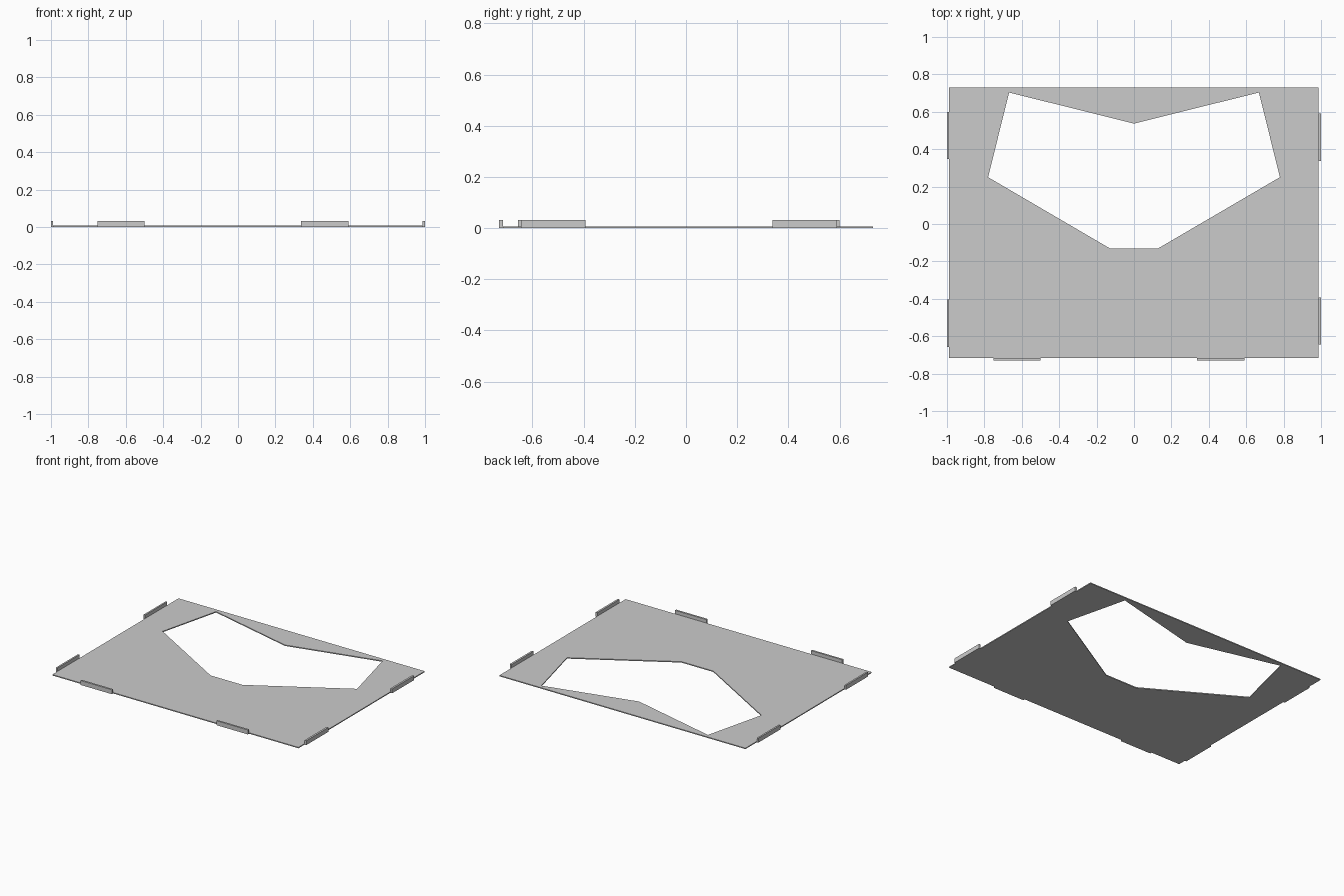
import bpy
import bmesh
from mathutils import Vector

cube = bpy.data.objects.get("Cube")
if cube:
    bpy.data.objects.remove(cube, do_unlink=True)

grey = bpy.data.materials.new("plain grey")
grey.use_nodes = True
colour = (0.6, 0.6, 0.6, 1)
grey.diffuse_color = colour
grey.node_tree.nodes["Principled BSDF"].inputs["Base Color"].default_value = colour


def add_object(name, bm):
    bmesh.ops.recalc_face_normals(bm, faces=bm.faces)
    mesh = bpy.data.meshes.new(name)
    bm.to_mesh(mesh)
    bm.free()
    mesh.materials.append(grey)
    obj = bpy.data.objects.new(name, mesh)
    bpy.context.scene.collection.objects.link(obj)


def add_box(name, low, high):
    low, high = Vector(low), Vector(high)
    bm = bmesh.new()
    bmesh.ops.create_cube(bm, size=1)
    bmesh.ops.scale(bm, vec=high - low, verts=bm.verts)
    bmesh.ops.translate(bm, vec=(low + high) / 2, verts=bm.verts)
    add_object(name, bm)


# Thin panel with a symmetrical seven-sided opening
left, right, front, back = -0.988, 0.986, -0.716, 0.73
thickness, tab_height, tab_length = 0.007, 0.032, 0.252
outline = [(left, front), (right, front), (right, back), (left, back)]
half = [(0.128, -0.131), (0.78, 0.25), (0.668, 0.703)]
opening = half + [(0, 0.537)] + [(-x, y) for x, y in reversed(half)]

bm = bmesh.new()
for loop in (outline, opening):
    verts = [bm.verts.new((x, y, 0)) for x, y in loop]
    for a, b in zip(verts, verts[1:] + verts[:1]):
        bm.edges.new((a, b))
bmesh.ops.triangle_fill(bm, edges=bm.edges[:], use_beauty=True, normal=(0, 0, 1))
bmesh.ops.dissolve_limit(bm, angle_limit=0.01, verts=bm.verts[:], edges=bm.edges[:])
extruded = bmesh.ops.extrude_face_region(bm, geom=bm.faces[:], use_keep_orig=True)
top = [v for v in extruded["geom"] if isinstance(v, bmesh.types.BMVert)]
bmesh.ops.translate(bm, vec=(0, 0, thickness), verts=top)
add_object("panel", bm)

# Upright tabs along both sides
for name, inner, outer, starts in (("right", left, -1, (-0.657, 0.348)),
                                   ("left", right, 1, (-0.645, 0.338))):
    for place, y in zip(("front", "back"), starts):
        add_box(f"{name}_{place}_tab", (min(inner, outer), y, 0),
                (max(inner, outer), y + tab_length, tab_height))

# Upright tabs along the front edge
for name, x in (("front_right_tab", -0.752), ("front_left_tab", 0.338)):
    add_box(name, (x, -0.73, 0), (x + tab_length, front, tab_height))
